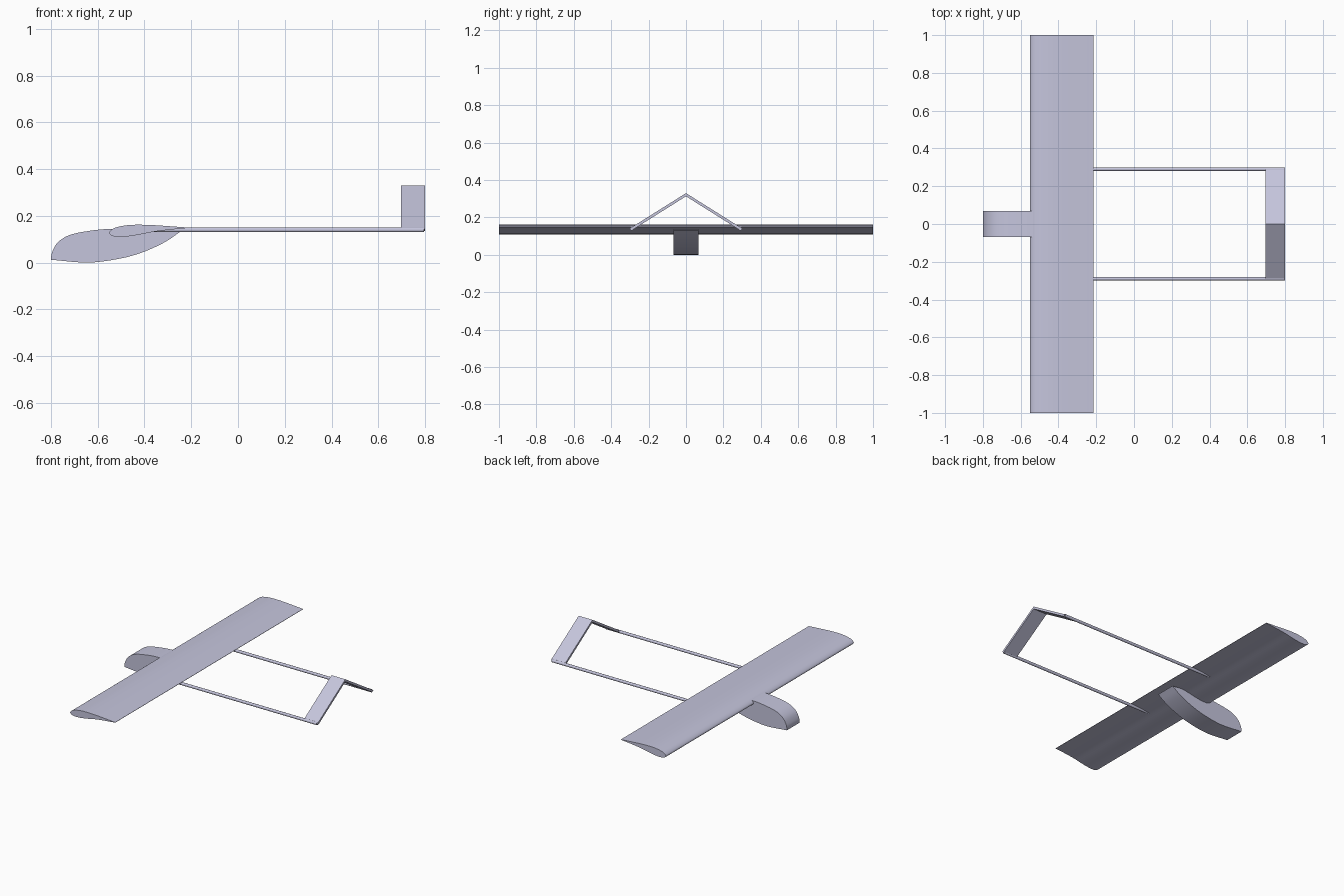
import bpy, bmesh, math
from mathutils import Vector

cube = bpy.data.objects.get("Cube")
if cube:
    bpy.data.objects.remove(cube, do_unlink=True)

paint = bpy.data.materials.new("lavender_grey")
paint.use_nodes = True
colour = (0.56, 0.56, 0.72, 1)
paint.diffuse_color = colour
paint.node_tree.nodes["Principled BSDF"].inputs["Base Color"].default_value = colour


def smooth_path(points, steps=5):
    """Catmull-Rom curve through the given points."""
    p = [Vector(q) for q in points]
    p = [2 * p[0] - p[1]] + p + [2 * p[-1] - p[-2]]
    out = []
    for a, b, c, d in zip(p, p[1:], p[2:], p[3:]):
        for i in range(steps):
            t = i / steps
            out.append(0.5 * (2 * b + (c - a) * t + (2 * a - 5 * b + 4 * c - d) * t**2
                              + (3 * b - a - 3 * c + d) * t**3))
    return out + [p[-2]]


def extrude(name, loop, place, start, end, angle=35):
    """Prism from a closed 2D loop; place(u, v, w) maps it into the model."""
    bm = bmesh.new()
    rings = [[bm.verts.new(place(u, v, w)) for u, v in loop] for w in (start, end)]
    n = len(loop)
    for ring in rings:
        bm.faces.new(ring)
    for i in range(n):
        j = (i + 1) % n
        bm.faces.new((rings[0][i], rings[0][j], rings[1][j], rings[1][i]))
    bmesh.ops.recalc_face_normals(bm, faces=bm.faces)
    mesh = bpy.data.meshes.new(name)
    bm.to_mesh(mesh)
    bm.free()
    mesh.materials.append(paint)
    obj = bpy.data.objects.new(name, mesh)
    bpy.context.collection.objects.link(obj)
    bpy.ops.object.select_all(action='DESELECT')
    obj.select_set(True)
    bpy.context.view_layer.objects.active = obj
    bpy.ops.object.shade_smooth_by_angle(angle=math.radians(angle))
    return obj


def side_profile(u, v, w):
    return (u, w, v)


def front_to_back(u, v, w):
    return (w, u, v)


# Pod fuselage with a blunt nose and a tapered tail
pod_top = smooth_path([(-.8, .012), (-.795, .045), (-.77, .087), (-.72, .118), (-.64, .135),
                       (-.55, .144), (-.42, .143), (-.25, .13)])
pod_bottom = smooth_path([(-.25, .13), (-.31, .089), (-.4, .047), (-.5, .018),
                          (-.64, .0), (-.8, .012)])
extrude("fuselage", pod_top + pod_bottom[1:-1], side_profile, -.068, .068)

# Straight wing with a cambered section
wing_loop = smooth_path([(-.215, .15), (-.3, .156), (-.38, .161), (-.46, .161), (-.52, .151),
                         (-.547, .135), (-.548, .121), (-.525, .111), (-.48, .111),
                         (-.42, .12), (-.34, .135), (-.215, .148)])
extrude("wing", wing_loop, side_profile, -1, 1)

# Twin round tail booms
for side, label in ((-1, "right"), (1, "left")):
    circle = [(side * .29 + .009 * math.cos(a), .14 + .01 * math.sin(a))
              for a in (i * math.tau / 16 for i in range(16))]
    extrude(label + "_boom", circle, front_to_back, -.36, .795)

# Inverted V tail joining the booms
tail_loop = [(-.298, .143), (0, .33), (.298, .143), (.285, .134), (0, .313), (-.285, .134)]
extrude("inverted_v_tail", tail_loop, front_to_back, .697, .8, angle=20)
